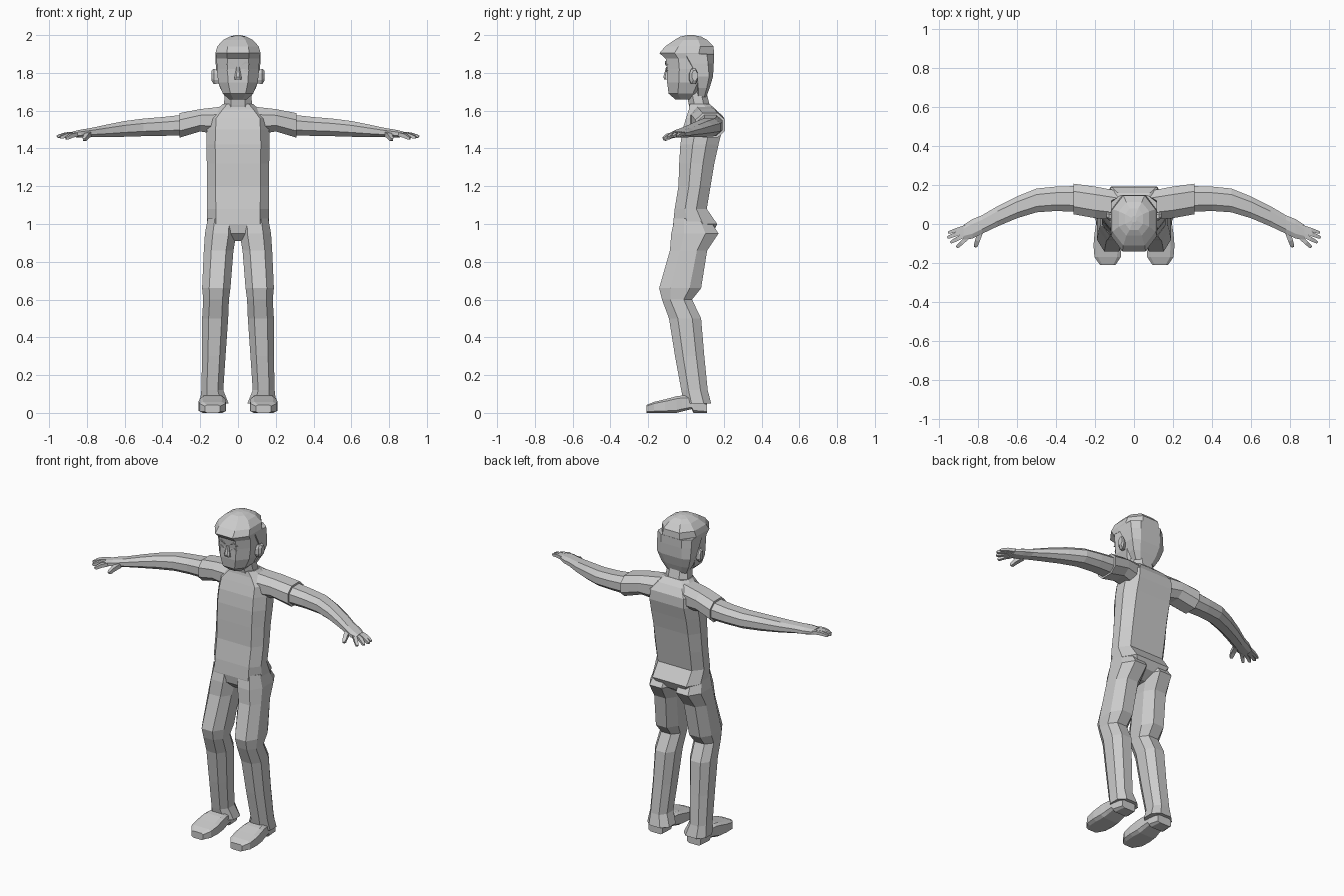
import bpy, bmesh
from mathutils import Vector

grey = bpy.data.materials.new("plain grey")
grey.diffuse_color = (0.6, 0.6, 0.6, 1)


def finish(name, bm, mirror):
    bmesh.ops.recalc_face_normals(bm, faces=bm.faces)
    mesh = bpy.data.meshes.new(name)
    bm.to_mesh(mesh)
    bm.free()
    mesh.materials.append(grey)
    ob = bpy.data.objects.new(name, mesh)
    bpy.context.collection.objects.link(ob)
    if mirror:
        ob.modifiers.new("mirror", 'MIRROR')
    return ob


def loft(name, axis, rows, k=0.5, j=0.45, mirror=False):
    """Skin eight-sided rings; each row is (position, a0, a1, b0, b1)."""
    place = {'x': lambda t, a, b: (t, a, b),
             'y': lambda t, a, b: (a, t, b),
             'z': lambda t, a, b: (a, b, t)}[axis]
    shape = [(-k, -1), (k, -1), (1, -j), (1, j), (k, 1), (-k, 1), (-1, j), (-1, -j)]
    bm = bmesh.new()
    rings = []
    for t, a0, a1, b0, b1 in rows:
        rings.append([bm.verts.new(place(t, (a0 + a1) / 2 + u * (a1 - a0) / 2,
                                         (b0 + b1) / 2 + v * (b1 - b0) / 2))
                      for u, v in shape])
    for r, s in zip(rings, rings[1:]):
        for i in range(8):
            n = (i + 1) % 8
            bm.faces.new((r[i], r[n], s[n], s[i]))
    bm.faces.new(rings[0])
    bm.faces.new(rings[-1])
    return finish(name, bm, mirror)


def upright(name, rows, **kw):
    """Centred vertical loft; each row is (z, half width, front y, back y)."""
    return loft(name, 'z', [(z, -w, w, f, b) for z, w, f, b in rows], **kw)


def digit(name, start, end, r):
    """Tapered four-sided finger with a bend in the middle."""
    start, end = Vector(start), Vector(end)
    d = (end - start).normalized()
    side = d.cross(Vector((0, 0, 1))).normalized()
    up = side.cross(d)
    bm = bmesh.new()
    rings = []
    for f, s, lift in ((0, 1, 0), (0.5, 0.95, 0.004), (0.9, 0.75, 0), (1, 0.4, 0)):
        c = start.lerp(end, f) + up * lift
        rings.append([bm.verts.new(c + (side * u + up * v) * r * s)
                      for u, v in ((-1, -1), (1, -1), (1, 1), (-1, 1))])
    for p, q in zip(rings, rings[1:]):
        for i in range(4):
            n = (i + 1) % 4
            bm.faces.new((p[i], p[n], q[n], q[i]))
    bm.faces.new(rings[0])
    bm.faces.new(rings[-1])
    finish(name, bm, True)


def plate(name, points):
    """Flat facial detail."""
    bm = bmesh.new()
    front = [bm.verts.new(p) for p in points]
    back = [bm.verts.new((x, y + 0.009, z)) for x, y, z in points]
    bm.faces.new(front)
    bm.faces.new(back)
    for i in range(len(front)):
        n = (i + 1) % len(front)
        bm.faces.new((front[i], front[n], back[n], back[i]))
    finish(name, bm, True)


# shirt body
upright("torso", [
    (0.91, 0.05, -0.02, 0.08), (0.95, 0.12, -0.06, 0.14), (1.0, 0.163, -0.068, 0.165),
    (1.08, 0.163, -0.06, 0.11), (1.2, 0.165, -0.04, 0.13), (1.32, 0.165, -0.036, 0.15),
    (1.42, 0.168, -0.03, 0.172), (1.5, 0.165, -0.018, 0.192), (1.56, 0.16, 0.0, 0.19),
    (1.605, 0.115, 0.015, 0.16), (1.635, 0.08, 0.02, 0.125)], k=0.72, j=0.35)

# sleeves and bare arms
loft("sleeve", 'x', [(0.08, 0.02, 0.17, 1.47, 1.622), (0.2, 0.03, 0.192, 1.49, 1.608),
                     (0.31, 0.05, 0.207, 1.457, 1.587)], mirror=True)
loft("arm", 'x', [
    (0.29, 0.062, 0.195, 1.468, 1.578), (0.4, 0.067, 0.192, 1.467, 1.566),
    (0.5, 0.06, 0.182, 1.465, 1.558), (0.6, 0.03, 0.142, 1.462, 1.545),
    (0.7, -0.012, 0.092, 1.46, 1.525), (0.78, -0.05, 0.045, 1.46, 1.508),
    (0.83, -0.075, 0.025, 1.458, 1.5), (0.875, -0.08, -0.005, 1.46, 1.49)], mirror=True)
digit("little_finger", (0.865, -0.015, 1.478), (0.955, -0.045, 1.465), 0.010)
digit("ring_finger", (0.865, -0.033, 1.478), (0.958, -0.07, 1.463), 0.011)
digit("middle_finger", (0.862, -0.052, 1.476), (0.942, -0.095, 1.458), 0.011)
digit("index_finger", (0.855, -0.068, 1.474), (0.91, -0.12, 1.453), 0.011)
digit("thumb", (0.79, -0.045, 1.475), (0.815, -0.118, 1.447), 0.013)

# trousers
loft("trouser_leg", 'z', [
    (1.03, 0.01, 0.16, -0.06, 0.12), (0.95, 0.008, 0.175, -0.078, 0.172),
    (0.86, 0.024, 0.181, -0.085, 0.112), (0.66, 0.04, 0.19, -0.142, 0.08),
    (0.6, 0.048, 0.184, -0.127, 0.032), (0.5, 0.052, 0.19, -0.09, 0.08),
    (0.3, 0.066, 0.19, -0.058, 0.097), (0.12, 0.078, 0.194, -0.025, 0.115),
    (0.05, 0.05, 0.202, -0.01, 0.133)], mirror=True)

# shoes with a raised arch ahead of the heel
loft("shoe", 'y', [
    (0.112, 0.085, 0.18, 0, 0.05), (0.04, 0.075, 0.192, 0, 0.085),
    (0.03, 0.075, 0.192, 0.02, 0.088), (-0.02, 0.07, 0.198, 0.008, 0.092),
    (-0.05, 0.067, 0.203, 0, 0.088), (-0.11, 0.063, 0.208, 0, 0.072),
    (-0.17, 0.068, 0.203, 0, 0.058), (-0.21, 0.095, 0.175, 0, 0.042)],
    k=0.72, j=0.7, mirror=True)

# neck and head
upright("neck", [(1.57, 0.085, 0.03, 0.14), (1.63, 0.075, 0.015, 0.125),
                 (1.73, 0.066, -0.005, 0.1)])
upright("head", [
    (1.658, 0.045, -0.055, 0.05), (1.69, 0.08, -0.092, 0.085), (1.75, 0.105, -0.1, 0.125),
    (1.82, 0.112, -0.1, 0.135), (1.88, 0.113, -0.108, 0.138), (1.93, 0.105, -0.1, 0.13)])

# hair: crown with an overhanging fringe, and the part behind the ears
upright("hair_crown", [
    (1.875, 0.114, -0.11, 0.143), (1.905, 0.119, -0.14, 0.148), (1.94, 0.11, -0.11, 0.146),
    (1.975, 0.078, -0.06, 0.112), (1.992, 0.045, -0.03, 0.08), (2.0, 0.012, 0.01, 0.04)])
upright("hair_back", [
    (1.672, 0.068, 0.055, 0.107), (1.72, 0.095, 0.05, 0.125), (1.78, 0.115, 0.04, 0.143),
    (1.85, 0.118, -0.005, 0.147), (1.9, 0.118, -0.04, 0.148)], k=0.6, j=0.6)

# ears
loft("ear", 'x', [(0.1, 0.015, 0.05, 1.745, 1.81), (0.128, 0.018, 0.062, 1.74, 1.822),
                  (0.141, 0.032, 0.06, 1.76, 1.812)], mirror=True)

# nose, eyes, brows
upright("nose", [(1.765, 0.02, -0.115, -0.085), (1.778, 0.018, -0.12, -0.085),
                 (1.83, 0.008, -0.106, -0.09)])
plate("eye", [(0.028, -0.104, 1.812), (0.045, -0.104, 1.804), (0.06, -0.101, 1.812),
              (0.045, -0.105, 1.823)])
plate("eyebrow", [(0.014, -0.109, 1.838), (0.042, -0.11, 1.85), (0.066, -0.104, 1.842),
                  (0.042, -0.112, 1.862)])
